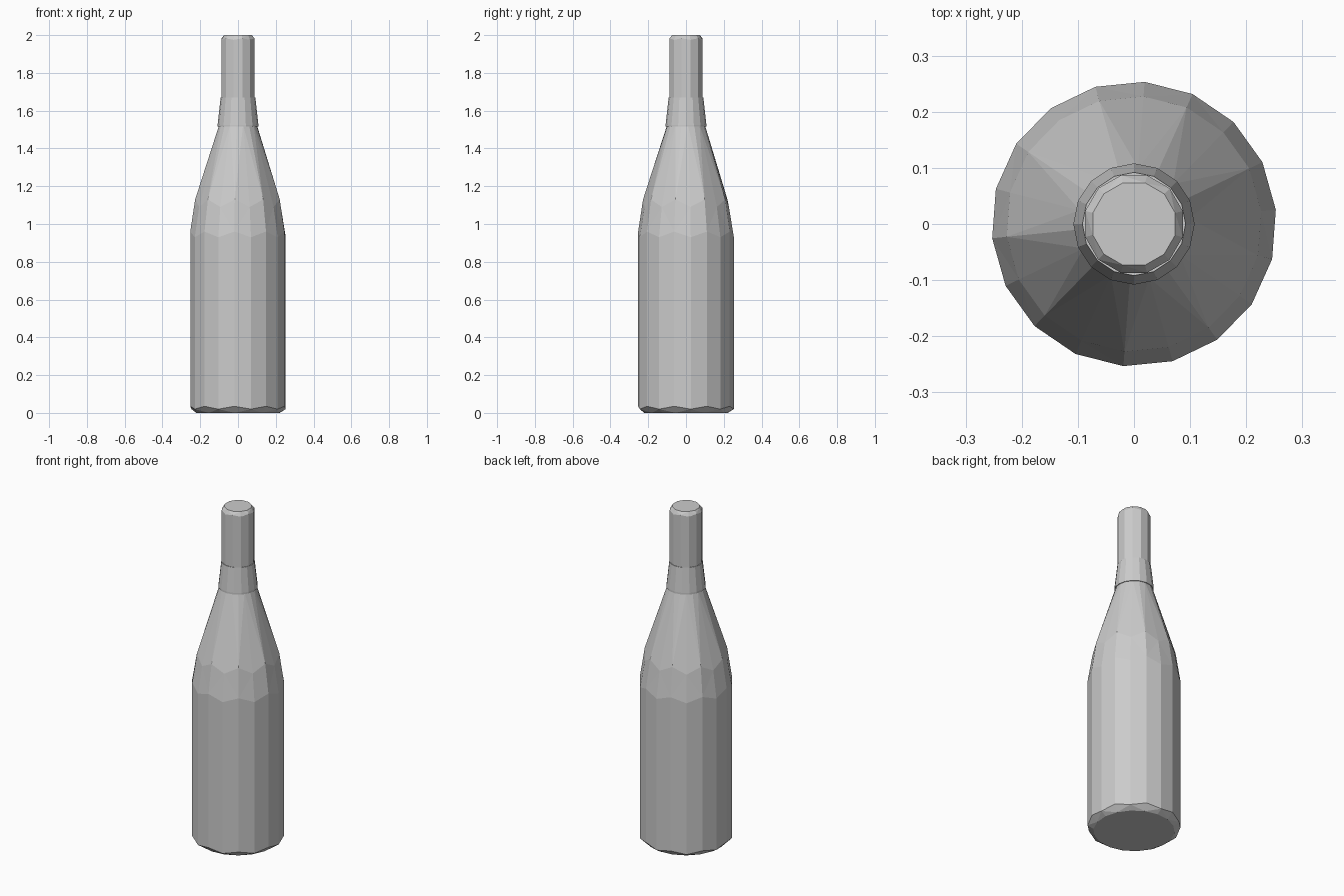
import bpy, bmesh, math

cube = bpy.data.objects.get("Cube")
if cube:
    bpy.data.objects.remove(cube, do_unlink=True)

# Single plain grey
grey = bpy.data.materials.new("plain_grey")
grey.use_nodes = True
colour = (0.6, 0.6, 0.6, 1)
grey.diffuse_color = colour
grey.node_tree.nodes["Principled BSDF"].inputs["Base Color"].default_value = colour


def lathe(name, profile, sides, turn=0.0):
    """Flat-faced turned part; each ring is (radius, height, zigzag)."""
    bm = bmesh.new()
    rings = []
    for radius, height, zigzag in profile:
        ring = []
        for i in range(sides):
            a = math.tau * i / sides + turn
            z = height + (zigzag if i % 2 else 0)
            ring.append(bm.verts.new((radius * math.cos(a), radius * math.sin(a), z)))
        rings.append(ring)
    for low, high in zip(rings, rings[1:]):
        for i in range(sides):
            j = (i + 1) % sides
            bm.faces.new((low[i], low[j], high[j], high[i]))
    bm.faces.new(rings[0][::-1])
    bm.faces.new(rings[-1])
    # Split the zigzag quads so every facet is truly flat
    bmesh.ops.triangulate(bm, faces=[f for f in bm.faces if len(f.verts) == 4])
    bmesh.ops.recalc_face_normals(bm, faces=bm.faces)
    mesh = bpy.data.meshes.new(name)
    bm.to_mesh(mesh)
    bm.free()
    mesh.materials.append(grey)
    obj = bpy.data.objects.new(name, mesh)
    bpy.context.collection.objects.link(obj)
    return obj


# Body with chamfered base and tapering shoulder
lathe("bottle_body", [(0.222, 0, 0), (0.254, 0.02, 0.015), (0.254, 0.93, 0.03),
                      (0.228, 1.09, 0.04), (0.1, 1.525, 0)], 18, 0.1)

# Flared collar at the foot of the neck
lathe("neck_collar", [(0.108, 1.515, 0), (0.108, 1.525, 0), (0.092, 1.67, 0)], 16)

# Neck with a bevelled cap
lathe("neck_and_cap", [(0.09, 1.66, 0), (0.09, 1.975, 0.008), (0.076, 2.0, 0)], 12, 0.26)
